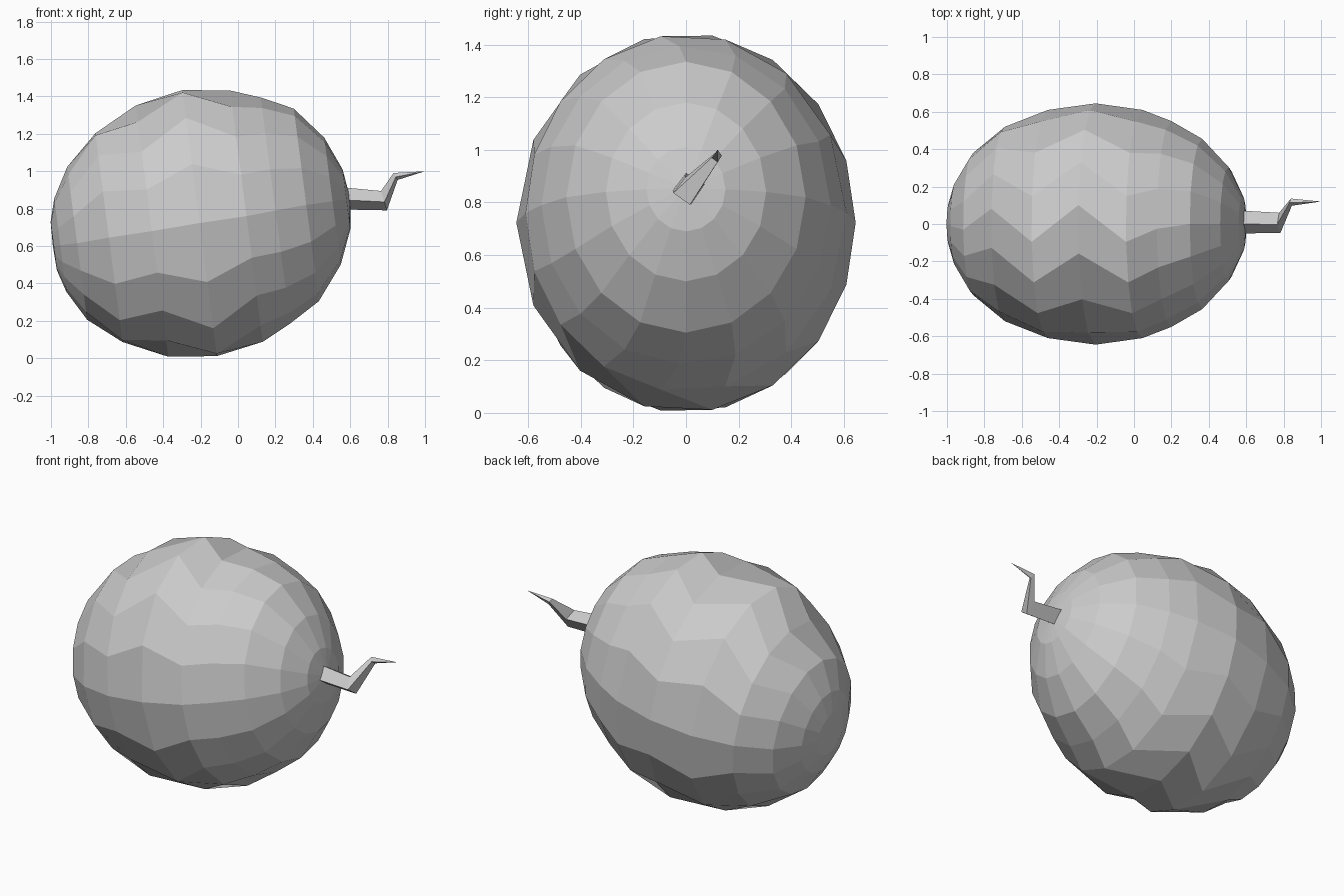
import bpy
import bmesh
from math import sin, cos, pi, radians
from mathutils import Vector

cube = bpy.data.objects.get("Cube")
if cube:
    bpy.data.objects.remove(cube, do_unlink=True)

gray = bpy.data.materials.new("plain gray")
gray.use_nodes = True
COLOR = (0.6, 0.6, 0.6, 1)
gray.diffuse_color = COLOR
gray.node_tree.nodes["Principled BSDF"].inputs["Base Color"].default_value = COLOR


def loft(name, rings, start=None, end=None):
    """Skin a list of vertex rings, closing each end with a point or a flat cap."""
    bm = bmesh.new()
    loops = [[bm.verts.new(p) for p in ring] for ring in rings]
    n = len(loops[0])
    for a, b in zip(loops, loops[1:]):
        for i in range(n):
            j = (i + 1) % n
            bm.faces.new((a[i], a[j], b[j], b[i]))
    for loop, tip in ((loops[0], start), (loops[-1], end)):
        if tip is None:
            bm.faces.new(loop)
        else:
            v = bm.verts.new(tip)
            for i in range(n):
                bm.faces.new((loop[i], loop[(i + 1) % n], v))
    bmesh.ops.recalc_face_normals(bm, faces=bm.faces)
    mesh = bpy.data.meshes.new(name)
    bm.to_mesh(mesh)
    bm.free()
    mesh.materials.append(gray)
    obj = bpy.data.objects.new(name, mesh)
    bpy.context.collection.objects.link(obj)
    return obj


# Fruit body: rings along a slightly tilted axis (x, z, half height, half depth, stagger)
PROFILE = [
    (-0.985, 0.60, 0.13, 0.12, 0), (-0.95, 0.605, 0.25, 0.23, 0.3),
    (-0.86, 0.615, 0.41, 0.38, 0.5), (-0.69, 0.645, 0.565, 0.52, -1),
    (-0.46, 0.68, 0.68, 0.61, 1), (-0.205, 0.723, 0.72, 0.645, -1),
    (0.045, 0.76, 0.68, 0.61, 1), (0.20, 0.79, 0.605, 0.55, 0.3),
    (0.365, 0.82, 0.515, 0.455, 0), (0.505, 0.84, 0.34, 0.305, 0),
    (0.58, 0.85, 0.16, 0.15, 0),
]
SIDES = 16
TILT = 0.13


def body_ring(x, z, height, depth, stagger):
    ring = []
    for i in range(SIDES):
        t = 2 * pi * i / SIDES
        t += radians(9) * stagger * cos(t)
        up = height * cos(t)
        ring.append(Vector((x - TILT * up, -depth * sin(t), z + up)))
    return ring


loft("fruit_body", [body_ring(*row) for row in PROFILE],
     start=(-0.99, 0, 0.6), end=(0.6, 0, 0.855))

# Crooked stem: a square section swept through one kink to a sharp tip
# (x, y, z, scale, lean)
PATH = [(0.50, 0.01, 0.86, 1, 0), (0.60, 0.01, 0.855, 1, 0),
        (0.78, 0.006, 0.845, 0.9, 0.3), (0.842, 0.117, 0.973, 0.32, 0.6)]
SECTION = [(-0.06, -0.01), (0.01, -0.06), (0.06, 0.015), (-0.01, 0.055)]
stem_rings = [[Vector((x - lean * s * dz, y + s * dy, z + s * dz)) for dy, dz in SECTION]
              for x, y, z, s, lean in PATH]
loft("stem", stem_rings, end=(1.0, 0.12, 1.0))
